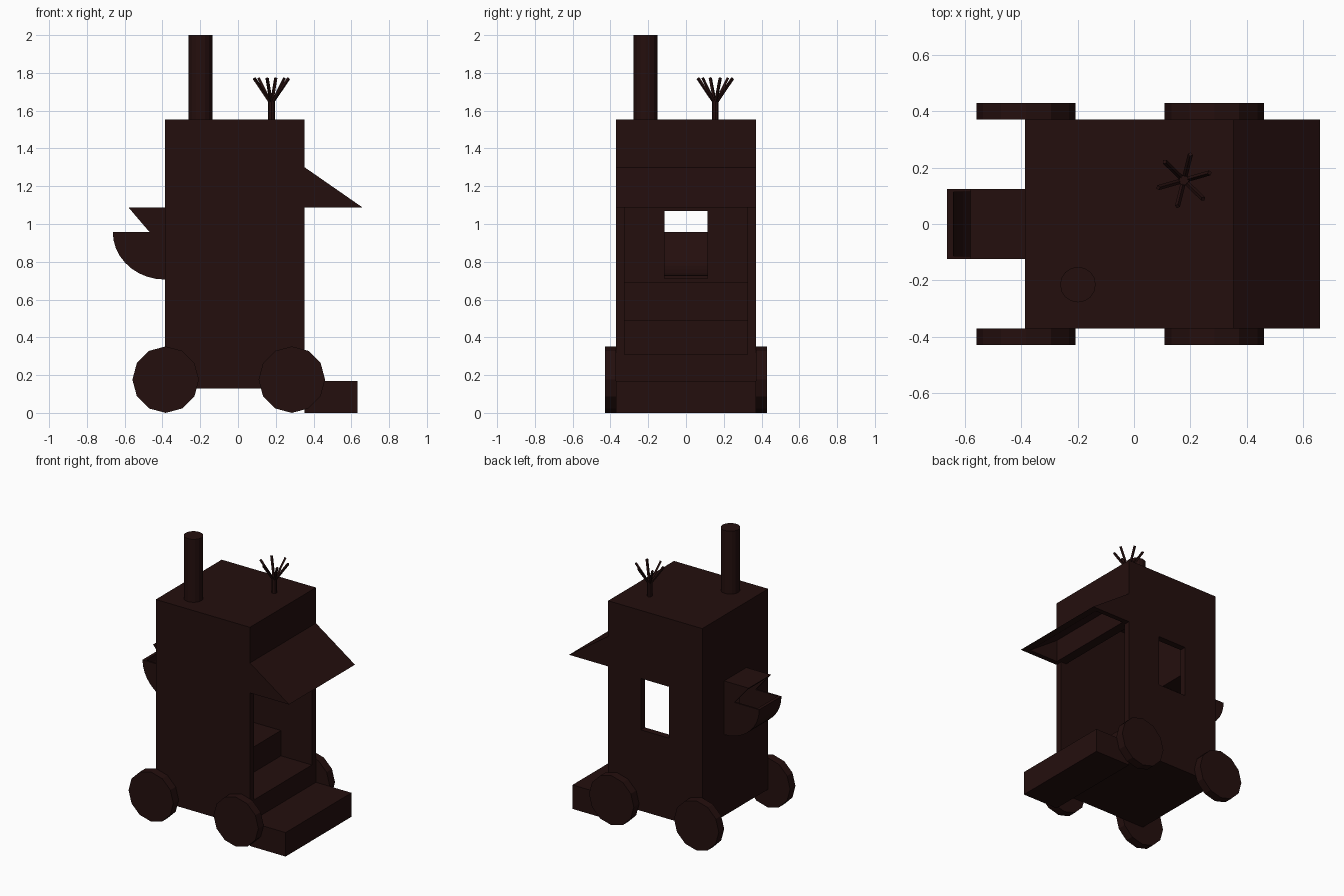
import bpy, bmesh, math
from mathutils import Vector, Matrix

if "Cube" in bpy.data.objects:
    bpy.data.objects.remove(bpy.data.objects["Cube"])

brown = bpy.data.materials.new("dark_brown")
brown.diffuse_color = (0.0175, 0.0046, 0.0042, 1)
brown.use_nodes = True
brown.node_tree.nodes["Principled BSDF"].inputs["Base Color"].default_value = brown.diffuse_color


def make(name, bm):
    bmesh.ops.recalc_face_normals(bm, faces=bm.faces)
    me = bpy.data.meshes.new(name)
    bm.to_mesh(me)
    bm.free()
    me.materials.append(brown)
    ob = bpy.data.objects.new(name, me)
    bpy.context.collection.objects.link(ob)
    return ob


def prism(name, profile, y0, y1):
    """Extrude an x-z outline from y0 to y1."""
    bm = bmesh.new()
    face = bm.faces.new([bm.verts.new((x, y0, z)) for x, z in profile])
    ext = bmesh.ops.extrude_face_region(bm, geom=[face])["geom"]
    bmesh.ops.translate(bm, vec=(0, y1 - y0, 0),
                        verts=[v for v in ext if isinstance(v, bmesh.types.BMVert)])
    return make(name, bm)


def box(name, x0, x1, y0, y1, z0, z1):
    return prism(name, [(x0, z0), (x1, z0), (x1, z1), (x0, z1)], y0, y1)


def rod(name, p0, p1, r0, r1, sides, spin=0.0):
    """Straight cylinder or cone between two points."""
    p0, p1 = Vector(p0), Vector(p1)
    d = p1 - p0
    bm = bmesh.new()
    rot = d.to_track_quat('Z', 'Y').to_matrix().to_4x4()
    bmesh.ops.create_cone(bm, cap_ends=True, segments=sides, radius1=r0, radius2=r1,
                          depth=d.length,
                          matrix=Matrix.Translation((p0 + p1) / 2) @ rot @ Matrix.Rotation(spin, 4, 'Z'))
    return make(name, bm)


def cut(target, cutter):
    cutter.hide_render = True
    mod = target.modifiers.new("cut", 'BOOLEAN')
    mod.operation = 'DIFFERENCE'
    mod.solver = 'EXACT'
    mod.object = cutter
    bpy.context.view_layer.objects.active = target
    bpy.ops.object.modifier_apply(modifier=mod.name)
    bpy.data.objects.remove(cutter)


# body: hollow box with doorway and inner stairs, plus two windows
XB, XF, Y = -0.387, 0.353, 0.37
body = box("body", XB, XF, -Y, Y, 0.13, 1.553)
room = [(0.45, 0.31), (0.11, 0.31), (0.11, 0.49), (-0.135, 0.49), (-0.135, 0.69),
        (-0.343, 0.69), (-0.343, 1.51), (0.308, 1.51), (0.308, 1.09), (0.45, 1.09)]
cut(body, prism("room_cutter", room, -0.325, 0.325))
cut(body, box("back_window_cutter", -0.5, -0.3, -0.113, 0.113, 0.712, 1.07))
cut(body, box("side_window_cutter", -0.127, 0.096, 0.28, 0.5, 0.705, 1.07))

# entrance step
box("entrance_step", XF, 0.633, -Y, Y, 0.0, 0.17)

# awning over the doorway, hollow underneath
awning = prism("awning", [(XF, 1.30), (0.66, 1.087), (XF, 1.087)], -Y, Y)
cut(awning, prism("awning_cutter", [(0.38, 1.246), (0.38, 1.0), (0.735, 1.0)], -0.335, 0.335))


# rounded open bin below the back window
def arc(rx, rz, n=9):
    return [(XB - rx * math.cos(a), 0.957 - rz * math.sin(a))
            for a in (math.pi / 2 * i / n for i in range(n + 1))]


W, WI = 0.125, 0.113
bin_ = prism("window_bin", [(XB, 0.957)] + arc(0.276, 0.251), -W, W)
cut(bin_, prism("bin_cutter", [(-0.3, 1.05), (XB - 0.254, 1.05)] + arc(0.254, 0.229) + [(-0.3, 0.728)],
                -WI, WI))

# hood above the back window: top plate with slanted cheeks
hood = prism("window_hood", [(XB, 1.088), (-0.58, 1.088), (-0.468, 0.957), (XB, 0.957)], -W, W)
cut(hood, box("hood_cutter", -0.7, -0.3, -WI, WI, 0.9, 1.07))

# wheels
for side, s in (("right", -1), ("left", 1)):
    for end, x in (("rear", -0.383), ("front", 0.285)):
        rod(f"{end}_{side}_wheel", (x, s * Y, 0.176), (x, s * 0.43, 0.176), 0.176, 0.176, 12)

# chimney
rod("chimney", (-0.199, -0.215, 1.55), (-0.199, -0.215, 2.0), 0.063, 0.063, 16)

# sprouting antenna: stem and six flared prongs
cx, cy = 0.177, 0.155
rod("antenna_stem", (cx, cy, 1.55), (cx, cy, 1.67), 0.018, 0.018, 8)
for i in range(6):
    a = math.radians(16 + 60 * i)
    c, s = math.cos(a), math.sin(a)
    rod(f"antenna_prong_{i + 1}", (cx + 0.01 * c, cy + 0.01 * s, 1.65),
        (cx + 0.095 * c, cy + 0.095 * s, 1.772), 0.009, 0.009, 4)
